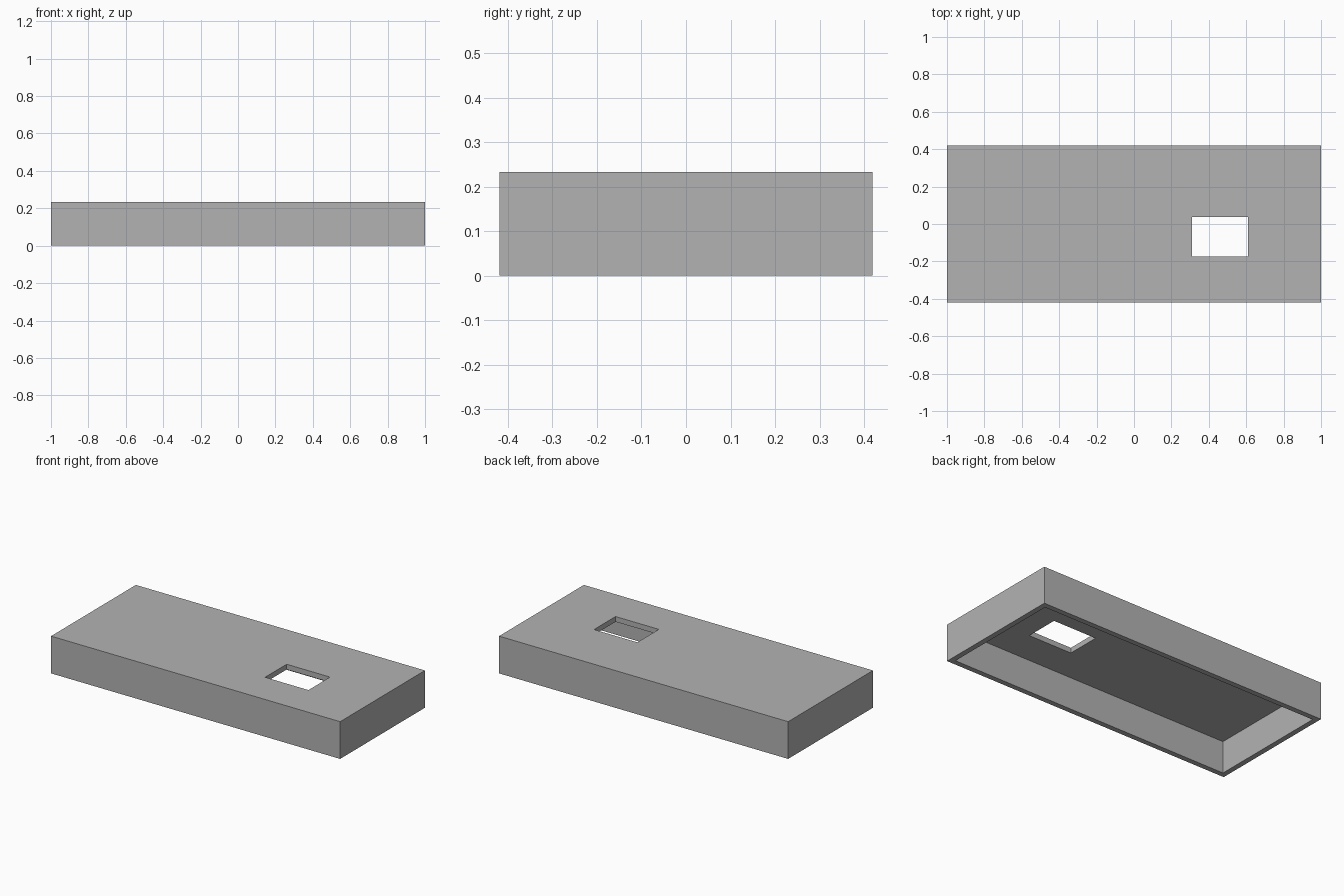
import bpy
import bmesh

cube = bpy.data.objects.get("Cube")
if cube:
    bpy.data.objects.remove(cube, do_unlink=True)

# Overall sizes
HALF_X, HALF_Y, HEIGHT, WALL = 1.0, 0.419, 0.233, 0.033
CEILING = HEIGHT - WALL

# Plain grey finish
grey = bpy.data.materials.new("plain_grey")
grey.use_nodes = True
colour = (0.45, 0.45, 0.45, 1)
grey.diffuse_color = colour
grey.node_tree.nodes["Principled BSDF"].inputs["Base Color"].default_value = colour

# Rectangles as (x min, x max, y min, y max)
outer = (-HALF_X, HALF_X, -HALF_Y, HALF_Y)
inner = (-HALF_X + WALL, HALF_X - WALL, -HALF_Y + WALL, HALF_Y - WALL)
opening = (0.31, 0.61, -0.175, 0.038)


def ring(bm, rect, z):
    x0, x1, y0, y1 = rect
    return [bm.verts.new((x, y, z)) for x, y in ((x0, y0), (x1, y0), (x1, y1), (x0, y1))]


# Hollow cover: top, outer walls, bottom rim, inner walls, ceiling and opening sides
bm = bmesh.new()
rings = [ring(bm, rect, z) for rect, z in (
    (opening, HEIGHT), (outer, HEIGHT), (outer, 0),
    (inner, 0), (inner, CEILING), (opening, CEILING))]
for a, b in zip(rings, rings[1:] + rings[:1]):
    for i in range(4):
        j = (i + 1) % 4
        bm.faces.new((a[i], b[i], b[j], a[j]))
bmesh.ops.recalc_face_normals(bm, faces=bm.faces)

mesh = bpy.data.meshes.new("hollow_cover")
bm.to_mesh(mesh)
bm.free()
mesh.materials.append(grey)
bpy.context.collection.objects.link(bpy.data.objects.new("hollow_cover", mesh))
